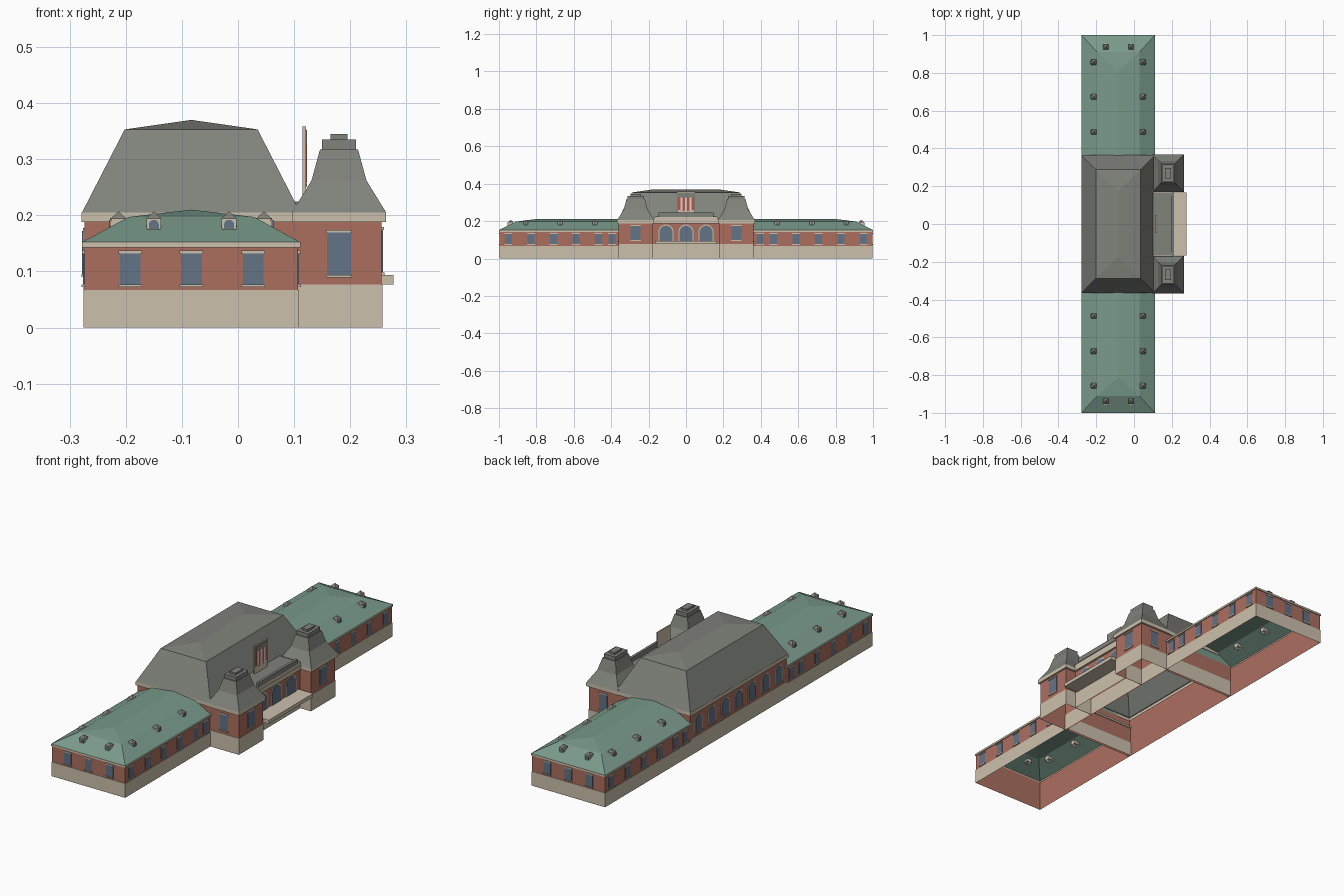
import bpy
import bmesh
from math import pi, cos, sin
from mathutils import Matrix, Vector

if "Cube" in bpy.data.objects:
    bpy.data.objects.remove(bpy.data.objects["Cube"])


def material(name, rgb):
    lin = [((c / 255 + 0.055) / 1.055) ** 2.4 for c in rgb] + [1]
    m = bpy.data.materials.new(name)
    m.use_nodes = True
    m.diffuse_color = lin
    bsdf = m.node_tree.nodes["Principled BSDF"]
    bsdf.inputs["Base Color"].default_value = lin
    bsdf.inputs["Roughness"].default_value = 0.9
    return m


BRICK = material("red brick", (172, 111, 95))
STONE = material("pale stone", (204, 192, 172))
GREEN = material("green copper", (122, 154, 139))
SLATE = material("grey slate", (128, 130, 123))
GLASS = material("blue grey glass", (98, 115, 135))
RED = material("stripe red", (180, 88, 78))
WHITE = material("stripe white", (225, 216, 205))


def finish(name, bm, mats):
    mesh = bpy.data.meshes.new(name)
    bm.to_mesh(mesh)
    bm.free()
    for m in mats:
        mesh.materials.append(m)
    obj = bpy.data.objects.new(name, mesh)
    bpy.context.collection.objects.link(obj)
    return obj


def loft(name, mat, rings, top=False, bottom=False):
    """Stack rectangular rings (x0, x1, y0, y1, z) into a shell."""
    bm = bmesh.new()
    loops = []
    for x0, x1, ya, yb, z in rings:
        y0, y1 = min(ya, yb), max(ya, yb)
        loops.append([bm.verts.new((x, y, z)) for x, y in
                      ((x0, y0), (x1, y0), (x1, y1), (x0, y1))])
    for a, b in zip(loops, loops[1:]):
        for i in range(4):
            j = (i + 1) % 4
            bm.faces.new((a[i], a[j], b[j], b[i]))
    if top:
        bm.faces.new(loops[-1])
    if bottom:
        bm.faces.new(loops[0][::-1])
    bmesh.ops.remove_doubles(bm, verts=bm.verts, dist=1e-5)
    return finish(name, bm, [mat])


def box(name, mat, x0, x1, y0, y1, z0, z1):
    return loft(name, mat, [(x0, x1, y0, y1, z0), (x0, x1, y0, y1, z1)], True, True)


def grow(r, d):
    x0, x1, ya, yb = r
    return (x0 - d, x1 + d, min(ya, yb) - d, max(ya, yb) + d)


def walls(part, rect, base_top, wall_top, cornice_top, lip):
    """Open brick shell with a stone base and a projecting cornice."""
    loft(part + "_walls", BRICK, [(*rect, 0), (*rect, wall_top)])
    skirt = grow(rect, 0.0015)
    loft(part + "_stone_base", STONE, [(*skirt, 0), (*skirt, base_top), (*rect, base_top)])
    out = grow(rect, lip)
    loft(part + "_cornice", STONE,
         [(*rect, wall_top), (*out, wall_top), (*out, cornice_top), (*rect, cornice_top)])


def plate(bm, pts, depth, index):
    """Thin raised plate with its back on the local y = 0 plane."""
    back = [bm.verts.new((u, 0, v)) for u, v in pts]
    front = [bm.verts.new((u, -depth, v)) for u, v in pts]
    n = len(pts)
    faces = [bm.faces.new(front)]
    for i in range(n):
        j = (i + 1) % n
        faces.append(bm.faces.new((back[i], back[j], front[j], front[i])))
    for f in faces:
        f.material_index = index


def rect_pts(w, z0, z1, u=0):
    return [(u - w / 2, z0), (u + w / 2, z0), (u + w / 2, z1), (u - w / 2, z1)]


def arch_pts(w, z0, z1, steps=8):
    r = w / 2
    return [(-r, z0), (r, z0)] + [
        (r * cos(pi * i / steps), z1 - r + r * sin(pi * i / steps)) for i in range(steps + 1)]


FRONT, SIDE, BACK, REAR = 0, pi / 2, pi, -pi / 2


def place(obj, x, y, angle):
    obj.data.transform(Matrix.Translation(Vector((x, y, 0))) @ Matrix.Rotation(angle, 4, "Z"))


def window(name, x, y, angle, w, z0, z1, arch=False, trim=0.005):
    bm = bmesh.new()
    if arch:
        plate(bm, arch_pts(w + 2 * trim, z0, z1 + trim), 0.002, 1)
        plate(bm, arch_pts(w, z0, z1), 0.004, 0)
    else:
        plate(bm, rect_pts(w, z0, z1), 0.002, 0)
        plate(bm, rect_pts(w + trim, z1, z1 + trim), 0.004, 1)
    plate(bm, rect_pts(w + 2 * trim if arch else w + trim, z0 - trim, z0), 0.005, 1)
    place(finish(name, bm, [GLASS, STONE]), x, y, angle)


def dormer(x, y, angle):
    h = 0.013
    r = (x - h, x + h, y - h, y + h)
    loft("dormer_body", STONE, [(*r, 0.174), (*r, 0.195)])
    loft("dormer_roof", SLATE, [(*grow(r, 0.001), 0.194), (x, x, y, y, 0.207)], bottom=True)
    d = Vector((0, -h)) @ Matrix.Rotation(-angle, 2)
    window("dormer_window", x + h * sin(angle), y - h * cos(angle), angle,
           0.018, 0.176, 0.192, True, 0.003)


XB, XF, XM = -0.274, 0.107, -0.083   # rear wall, front wall, ridge line

# Low wings with hipped copper roofs
for s in (1, -1):
    end = BACK if s > 0 else FRONT
    walls("wing", (XB, XF, s * 0.35, s * 0.996), 0.067, 0.143, 0.152, 0.004)
    loft("wing_roof", GREEN, [
        (XB - 0.004, XF + 0.004, s * 0.362, s, 0.152),
        (-0.195, 0.029, s * 0.362, s * 0.91, 0.197),
        (XM, XM, s * 0.362, s * 0.81, 0.21)])
    for x in (-0.192, XM, 0.027):
        window("wing_end_window", x, s * 0.996, end, 0.037, 0.077, 0.132)
    for y in (0.396, 0.468, 0.588, 0.708, 0.828, 0.95):
        window("wing_window", XF, s * y, SIDE, 0.037, 0.077, 0.132)
        window("wing_window", XB, s * y, REAR, 0.037, 0.077, 0.132)
    for y in (0.487, 0.673, 0.857):
        dormer(-0.213, s * y, REAR)
        dormer(0.046, s * y, SIDE)
    for x in (-0.15, -0.016):
        dormer(x, s * 0.937, end)

# Tall central hall with a mansard roof
walls("hall", (XB, XF, -0.36, 0.36), 0.077, 0.188, 0.205, 0.005)
loft("hall_roof", SLATE, [
    (XB - 0.004, XF + 0.004, -0.365, 0.365, 0.205),
    (-0.202, 0.035, -0.288, 0.288, 0.353),
    (XM, XM, -0.172, 0.172, 0.37)])
for i in range(-3, 4):
    window("hall_rear_window", XB, i * 0.1, REAR, 0.048, 0.095, 0.172, True)

# Corner towers with flared roofs and stepped caps
TX, TY = 0.18, 0.269
for s in (1, -1):
    walls("tower", (0.104, 0.256, s * 0.178, s * 0.36), 0.077, 0.188, 0.205, 0.008)

    def ring(hx, hy, z, s=s):
        return (TX - hx, TX + hx, s * TY - hy, s * TY + hy, z)

    loft("tower_roof", SLATE, [ring(0.084, 0.099, 0.205), ring(0.049, 0.064, 0.262),
                               ring(0.034, 0.049, 0.317)], top=True)
    loft("tower_cap", SLATE, [ring(0.03, 0.045, 0.317), ring(0.03, 0.045, 0.335)], top=True)
    loft("tower_cap_top", SLATE, [ring(0.0155, 0.028, 0.335), ring(0.0155, 0.028, 0.345)], top=True)
    window("tower_window", 0.256, s * TY, SIDE, 0.053, 0.098, 0.174)
    window("tower_end_window", TX, s * 0.36, BACK if s > 0 else FRONT, 0.042, 0.094, 0.169)

# Entrance front between the towers
walls("entrance", (0.104, 0.2, -0.18, 0.18), 0.077, 0.188, 0.207, 0.01)
box("entrance_attic", STONE, 0.06, 0.207, -0.172, 0.172, 0.2, 0.222)
box("entrance_roof", SLATE, 0.06, 0.2, -0.166, 0.166, 0.222, 0.225)
box("entrance_parapet", SLATE, 0.198, 0.21, -0.146, 0.146, 0.222, 0.245)
for y in (-0.107, 0, 0.107):
    window("entrance_window", 0.2, y, SIDE, 0.07, 0.094, 0.176, True, 0.006)
box("balcony", STONE, 0.198, 0.277, -0.166, 0.166, 0.077, 0.094)

# Striped shield standing above the entrance
box("shield_panel", STONE, 0.115, 0.121, -0.048, 0.048, 0.222, 0.358)
bm = bmesh.new()
plate(bm, rect_pts(0.084, 0.326, 0.352), 0.002, 2)
for i in range(7):
    plate(bm, rect_pts(0.012, 0.25 + 0.003 * abs(i - 3), 0.326, (i - 3) * 0.012), 0.002, i % 2)
place(finish("shield_stripes", bm, [RED, WHITE, SLATE]), 0.121, 0, SIDE)
